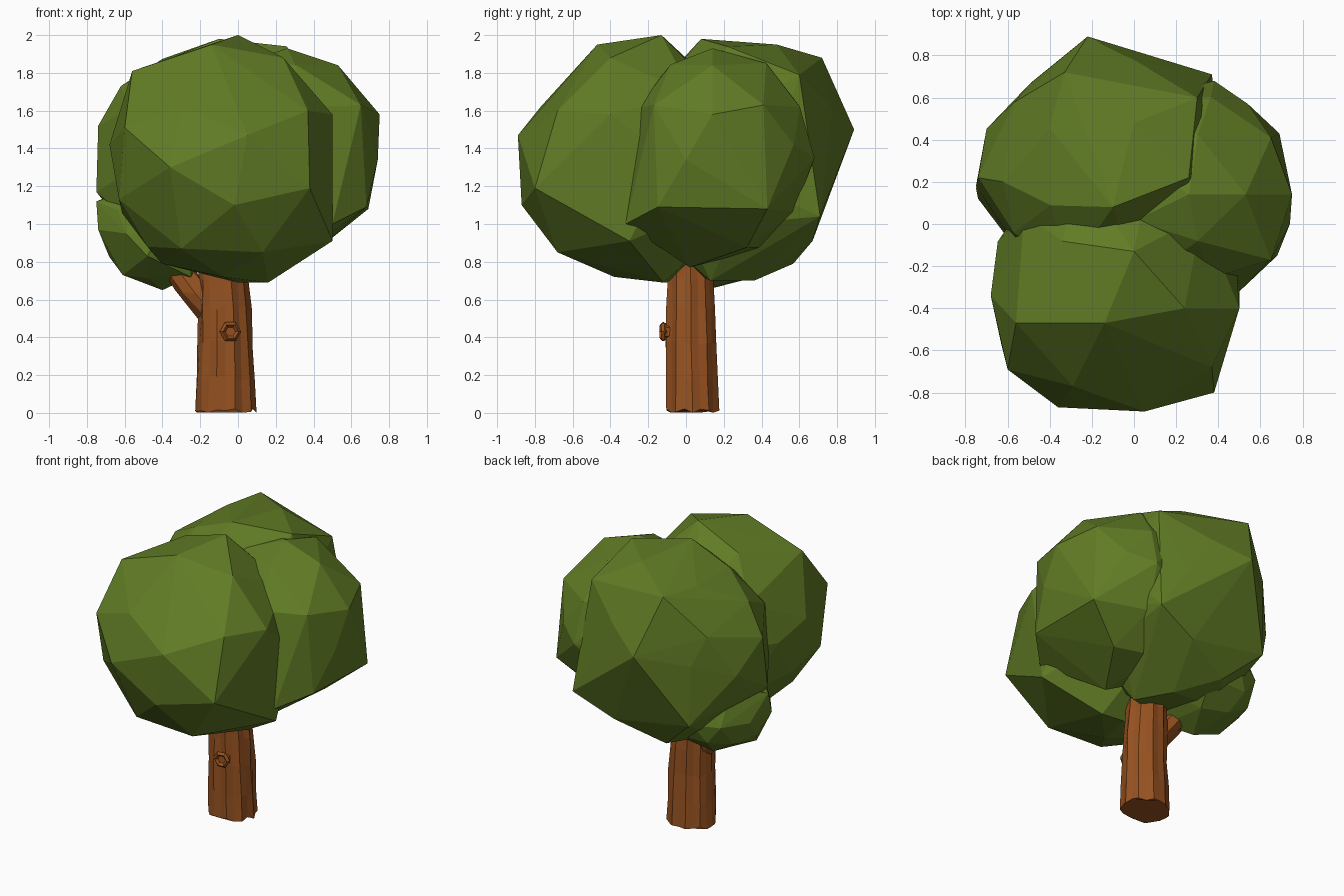
import bpy, bmesh, random
from math import sin, cos, pi, radians
from mathutils import Vector

if "Cube" in bpy.data.objects:
    bpy.data.objects.remove(bpy.data.objects["Cube"])

random.seed(4)


def material(name, color):
    m = bpy.data.materials.new(name)
    m.diffuse_color = (*color, 1)
    m.use_nodes = True
    m.node_tree.nodes["Principled BSDF"].inputs["Base Color"].default_value = m.diffuse_color
    return m


leaf = material("leaf_green", (0.118, 0.2, 0.018))
bark = material("bark_brown", (0.31, 0.085, 0.015))


def finish(name, bm, mat):
    bmesh.ops.recalc_face_normals(bm, faces=bm.faces)
    me = bpy.data.meshes.new(name)
    bm.to_mesh(me)
    bm.free()
    me.materials.append(mat)
    ob = bpy.data.objects.new(name, me)
    bpy.context.collection.objects.link(ob)
    return ob


def clump(name, centre, radii, corners):
    """Faceted ellipsoid whose vertices give way to a few marked corners."""
    c, r = Vector(centre), Vector(radii)
    corners = [Vector(p) for p in corners]
    ico = bmesh.new()
    bmesh.ops.create_icosphere(ico, subdivisions=2, radius=1)
    pts = [c + v.co * r * random.uniform(0.97, 1.0) for v in ico.verts]
    ico.free()
    pts = [p for p in pts if all((p - c).angle(q - c) > 0.36 for q in corners)]
    bm = bmesh.new()
    for p in pts + corners:
        bm.verts.new(p)
    bmesh.ops.convex_hull(bm, input=bm.verts)
    loose = [v for v in bm.verts if not v.link_faces]
    bmesh.ops.delete(bm, geom=loose, context='VERTS')
    return finish(name, bm, leaf)


def loft(name, rings, sides, rough):
    """Skin horizontal rings (x, y, z, rx, ry) with uneven bark ridges."""
    bm = bmesh.new()
    ridge = [1 - rough * (i % 2) * random.uniform(0.3, 1) for i in range(sides)]
    loops = []
    for x, y, z, rx, ry in rings:
        loop = []
        for i in range(sides):
            a = 2 * pi * i / sides
            k = ridge[i] * random.uniform(1 - rough * 0.7, 1)
            dz = random.uniform(0, 0.025)
            loop.append(bm.verts.new((x + rx * k * cos(a), y + ry * k * sin(a),
                                      z + (dz if i else 0))))
        loops.append(loop)
    for lo, hi in zip(loops, loops[1:]):
        for i in range(sides):
            j = (i + 1) % sides
            bm.faces.new((lo[i], lo[j], hi[j], hi[i]))
    bm.faces.new(loops[0])
    bm.faces.new(loops[-1])
    return finish(name, bm, bark)


# Foliage: front, back, right and small low left clumps
clump("front_foliage", (-0.09, -0.27, 1.34), (0.6, 0.62, 0.65),
      [(0, -0.13, 2.0), (-0.56, -0.47, 1.81), (-0.14, -0.47, 1.95),
       (0.24, -0.4, 1.88), (-0.6, -0.69, 1.51), (-0.63, -0.57, 1.13),
       (-0.29, -0.77, 1.62), (0.05, -0.89, 1.47), (-0.36, -0.87, 1.3),
       (-0.02, -0.87, 1.1), (0.38, -0.8, 1.19), (0.37, -0.68, 1.6),
       (0.5, -0.4, 1.58), (0.5, -0.3, 0.91), (-0.48, -0.48, 0.88),
       (-0.3, -0.68, 0.87), (0.13, -0.68, 0.85), (0, -0.1, 0.69),
       (-0.08, -0.38, 0.72), (0.16, -0.12, 0.69), (-0.68, -0.34, 1.42)])
clump("back_foliage", (-0.15, 0.27, 1.33), (0.59, 0.6, 0.64),
      [(-0.22, 0.89, 1.5), (-0.33, 0.72, 1.88), (0, 0.48, 1.95),
       (0.3, 0.6, 1.79), (-0.1, 0.08, 1.98), (0.26, 0.22, 1.94),
       (-0.62, 0.2, 1.73), (-0.74, 0.22, 1.52), (-0.75, 0.18, 1.17),
       (0.37, 0.71, 1.04), (-0.5, 0.66, 1.42), (-0.49, 0.67, 1.01),
       (0.08, 0.67, 0.91), (-0.02, 0.36, 0.7), (0.11, 0.13, 0.7)])
clump("right_foliage", (0.22, 0.17, 1.36), (0.52, 0.51, 0.58),
      [(0.26, 0.14, 1.93), (0.53, 0.14, 1.84), (0.75, 0.14, 1.58),
       (0.65, -0.17, 1.63), (0.74, 0.0, 1.34), (0.72, 0.28, 1.33),
       (0.68, -0.15, 1.09), (0.5, -0.32, 1.0), (0.69, 0.43, 1.08),
       (0.65, 0.41, 1.63), (0.54, 0.57, 1.42), (0.38, 0.68, 1.35),
       (0.25, 0.02, 0.77)])
clump("low_left_foliage", (-0.42, 0.2, 0.95), (0.3, 0.34, 0.28),
      [(-0.75, 0.17, 1.12), (-0.74, 0.12, 0.97), (-0.61, 0.1, 0.73),
       (-0.4, 0.1, 0.65), (-0.6, 0.36, 1.18), (-0.22, 0.49, 0.83),
       (-0.25, -0.02, 0.72), (-0.48, -0.12, 0.83)])

# Trunk with bark ridges, and the side branch under the low clump
loft("trunk", [(-0.065, 0.035, 0.0, 0.168, 0.154), (-0.065, 0.032, 0.17, 0.162, 0.149),
               (-0.065, 0.027, 0.36, 0.153, 0.145), (-0.07, 0.027, 0.54, 0.146, 0.14),
               (-0.078, 0.025, 0.7, 0.137, 0.134), (-0.08, 0.025, 0.95, 0.127, 0.127)],
     20, 0.12)
loft("branch", [(-0.1, 0.03, 0.49, 0.11, 0.085), (-0.225, 0.03, 0.63, 0.11, 0.075),
                (-0.35, 0.05, 0.79, 0.09, 0.065)], 8, 0.08)

# Knot: six-sided ring with a small plug on the front of the trunk
bpy.ops.mesh.primitive_torus_add(major_segments=6, minor_segments=4,
                                 major_radius=0.042, minor_radius=0.016,
                                 location=(-0.04, -0.12, 0.43),
                                 rotation=(radians(90), 0, radians(8)))
knot = bpy.context.object
knot.name = "knot_ring"
knot.data.materials.append(bark)
for p in knot.data.polygons:
    p.use_smooth = False
bpy.ops.mesh.primitive_cylinder_add(vertices=6, radius=0.045, depth=0.06,
                                    location=(-0.04, -0.09, 0.43),
                                    rotation=(radians(90), 0, radians(8)))
plug = bpy.context.object
plug.name = "knot_plug"
plug.data.materials.append(bark)
